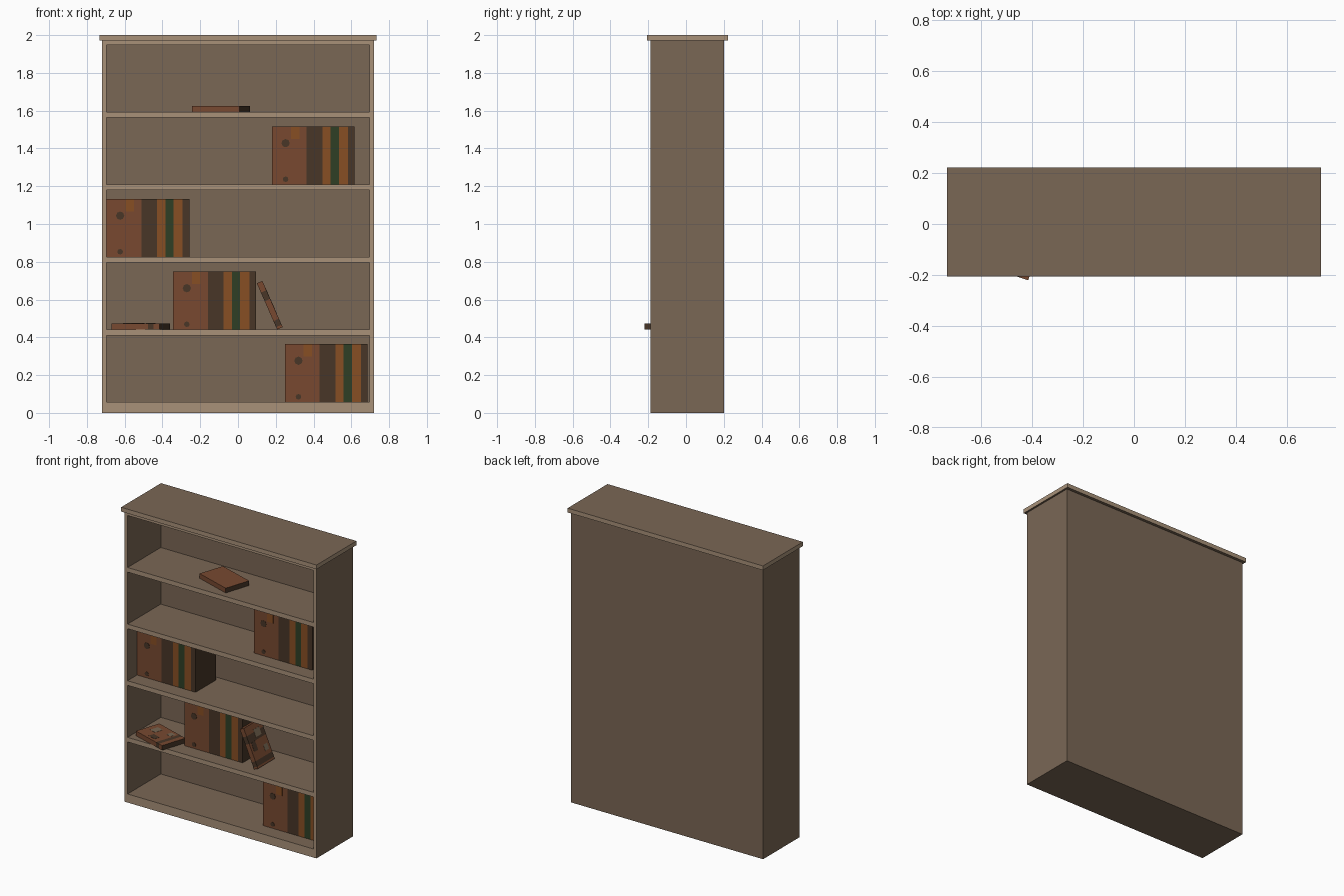
import bpy, bmesh, math
from mathutils import Matrix, Vector

if "Cube" in bpy.data.objects:
    bpy.data.objects.remove(bpy.data.objects["Cube"])


def lin(*rgb):
    return [((c / 255 + 0.055) / 1.055) ** 2.4 for c in rgb] + [1]


def material(name, *rgb):
    m = bpy.data.materials.new(name)
    m.diffuse_color = lin(*rgb)
    m.use_nodes = True
    m.node_tree.nodes["Principled BSDF"].inputs["Base Color"].default_value = m.diffuse_color
    return m


MATS = [material("brown wood", 122, 103, 85),
        material("light wood trim", 168, 145, 121),
        material("rust cover", 120, 73, 48),
        material("orange cover", 135, 78, 36),
        material("dark brown cover", 72, 54, 39),
        material("dark green cover", 46, 62, 37),
        material("grey beige patch", 118, 102, 82)]
WOOD, TRIM, RUST, ORANGE, DARK, GREEN, BEIGE = range(7)


def finish(name, bm, rule, mat=Matrix()):
    """Colour faces by rule(centre, normal), then make the object."""
    bmesh.ops.recalc_face_normals(bm, faces=bm.faces)
    for f in bm.faces:
        f.normal_update()
        f.material_index = rule(f.calc_center_median(), f.normal)
    me = bpy.data.meshes.new(name)
    bm.to_mesh(me)
    bm.free()
    for m in MATS:
        me.materials.append(m)
    ob = bpy.data.objects.new(name, me)
    ob.matrix_world = mat
    bpy.context.collection.objects.link(ob)
    return ob


def box(lo, hi, cuts=()):
    """Box between two corners, sliced at (axis, position) cuts."""
    lo, hi = Vector(lo), Vector(hi)
    bm = bmesh.new()
    bmesh.ops.create_cube(bm, size=1)
    for v in bm.verts:
        v.co = Vector([(lo[i] + hi[i]) / 2 + v.co[i] * (hi[i] - lo[i]) for i in range(3)])
    for axis, pos in cuts:
        co, no = Vector(), Vector()
        co[axis], no[axis] = pos, 1
        bmesh.ops.bisect_plane(bm, geom=bm.verts[:] + bm.edges[:] + bm.faces[:],
                               plane_co=co, plane_no=no)
    return bm


# Cabinet: front sliced into a frame, five openings pushed back
FRONT, BACK, INNER = -0.188, 0.202, 0.168
OPEN_H, PITCH, BASE = 0.353, 0.384, 0.058
floors = [BASE + i * PITCH for i in range(5)]
cuts = [(0, -0.697), (0, 0.697)]
for z in floors:
    cuts += [(2, z), (2, z + OPEN_H)]
bm = box((-0.72, FRONT, 0), (0.72, BACK, 1.971), cuts)
bm.normal_update()
openings = []
for f in bm.faces:
    c = f.calc_center_median()
    if f.normal.y < -0.9 and abs(c.x) < 0.69 and any(z < c.z < z + OPEN_H for z in floors):
        openings.append(f)
pushed = bmesh.ops.extrude_discrete_faces(bm, faces=openings)["faces"]
bmesh.ops.translate(bm, verts=list({v for f in pushed for v in f.verts}),
                    vec=(0, INNER - FRONT, 0))
finish("cabinet", bm, lambda c, n: TRIM if c.y < FRONT + 0.001 else WOOD)

# Top board with light edges
finish("top_board", box((-0.733, -0.206, 1.971), (0.733, 0.222, 2)),
       lambda c, n: WOOD if abs(n.z) > 0.5 else TRIM)

# Rows of standing books: one striped block on each of four shelves
W, H, Y0, Y1 = 0.438, 0.306, -0.086, 0.135
STRIPES = [(0.42, RUST), (0.61, DARK), (0.71, ORANGE), (0.81, GREEN), (0.92, ORANGE), (1.01, DARK)]


def stripe(c, n):
    return next(m for end, m in STRIPES if c.x / W < end)


def plate(name, x0, x1, y0, y1, z0, z1, colour, mat):
    finish(name, box((x0, y0, z0), (x1, y1, z1)), lambda c, n: colour, mat)


def disc(name, x, z, r, mat):
    bm = bmesh.new()
    bmesh.ops.create_cone(bm, cap_ends=True, segments=8, radius1=r, radius2=r, depth=0.004,
                          matrix=Matrix.Translation((x, Y0, z)) @ Matrix.Rotation(math.pi / 2, 4, 'X'))
    finish(name, bm, lambda c, n: DARK, mat)


for i, (x, shelf) in enumerate([(0.248, 0), (-0.343, 1), (-0.696, 2), (0.18, 3)]):
    mat = Matrix.Translation((x, 0, floors[shelf]))
    finish(f"book_row_{i}", box((0, Y0, 0), (W, Y1, H), [(0, e * W) for e, _ in STRIPES[:-1]]),
           stripe, mat)
    # worn spots on the wide cover
    disc(f"upper_spot_{i}", 0.072, 0.218, 0.022, mat)
    disc(f"lower_spot_{i}", 0.072, 0.027, 0.015, mat)
    plate(f"orange_patch_{i}", 0.1, 0.145, Y0 - 0.002, Y0 + 0.002, 0.24, H, ORANGE, mat)

# Loose books: rust with a dark end
L, D, T = 0.267, 0.18, 0.032


def book(name, loc, rot, bands=()):
    """Book lying flat in its own frame; dark bands are ranges along its length."""
    mat = Matrix.Translation(loc) @ rot

    def rule(c, n):
        if n.x > 0.9 or any(a < c.x < b for a, b in bands):
            return DARK
        return RUST
    finish(name, box((-L / 2, -D / 2, -T / 2), (L / 2, D / 2, T / 2),
                     [(0, p) for band in bands for p in band]), rule, mat)
    return mat


flat = Matrix.Rotation(math.radians(-18), 4, 'Z')
book("top_flat_book", (-0.09, -0.018, floors[4] + T / 2), flat)
m1 = book("lower_flat_book", (-0.5145, -0.094, floors[1] + T / 2), flat, [(0.07, 0.1)])
m2 = book("leaning_book", (0.168, -0.033, floors[1] + 0.128),
          Matrix.Rotation(math.radians(66.3), 4, 'Y'), [(-0.08, -0.03), (0.085, 0.12)])

# Worn patches on the two decorated covers
for i, m in enumerate((m1, m2)):
    for j, (x, y, w, d, col) in enumerate([(-0.07, 0.02, 0.05, 0.06, BEIGE),
                                           (0.0, -0.05, 0.06, 0.04, DARK),
                                           (0.04, 0.05, 0.04, 0.04, BEIGE)]):
        plate(f"cover_patch_{i}_{j}", x - w / 2, x + w / 2, y - d / 2, y + d / 2,
              T / 2 - 0.001, T / 2 + 0.001, col, m)
